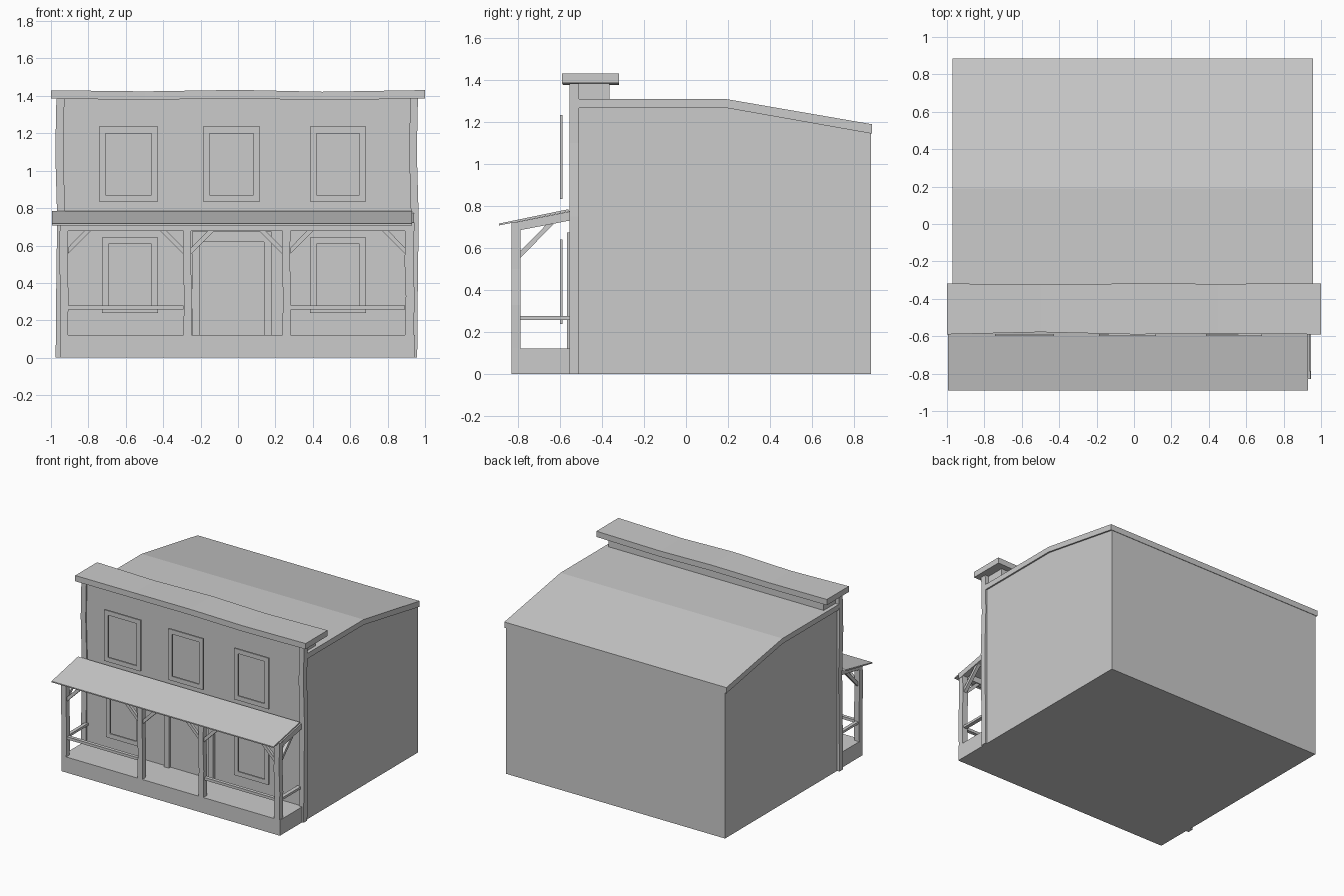
import bpy, bmesh, math
from mathutils import Vector

if "Cube" in bpy.data.objects:
    bpy.data.objects.remove(bpy.data.objects["Cube"])


def make(name, bm):
    bmesh.ops.recalc_face_normals(bm, faces=bm.faces)
    me = bpy.data.meshes.new(name)
    bm.to_mesh(me)
    bm.free()
    ob = bpy.data.objects.new(name, me)
    bpy.context.collection.objects.link(ob)
    return ob


def box(name, x0, x1, y0, y1, z0, z1):
    bm = bmesh.new()
    bmesh.ops.create_cube(bm, size=1)
    for v in bm.verts:
        v.co = Vector((x1 if v.co.x > 0 else x0,
                       y1 if v.co.y > 0 else y0,
                       z1 if v.co.z > 0 else z0))
    return make(name, bm)


def prism(name, pts, axis, a, b):
    """Extrude a profile: axis 'X' takes (y, z) points, axis 'Y' takes (x, z) points."""
    bm = bmesh.new()
    if axis == 'X':
        f = bm.faces.new([bm.verts.new((a, p, q)) for p, q in pts])
        d = (b - a, 0, 0)
    else:
        f = bm.faces.new([bm.verts.new((p, a, q)) for p, q in pts])
        d = (0, b - a, 0)
    r = bmesh.ops.extrude_face_region(bm, geom=[f])
    bmesh.ops.translate(bm, vec=d, verts=[g for g in r['geom'] if isinstance(g, bmesh.types.BMVert)])
    return make(name, bm)


def loft(name, sections):
    """Join matching four-point sections into one capped solid."""
    bm = bmesh.new()
    rings = [[bm.verts.new(p) for p in s] for s in sections]
    for r, s in zip(rings, rings[1:]):
        for i in range(4):
            j = (i + 1) % 4
            bm.faces.new((r[i], r[j], s[j], s[i]))
    bm.faces.new(rings[0])
    bm.faces.new(rings[-1])
    return make(name, bm)


def frame(name, x0, x1, z0, z1, t, y0, y1):
    """Rectangular ring standing in the xz plane."""
    bm = bmesh.new()
    outer = [(x0, z0), (x1, z0), (x1, z1), (x0, z1)]
    inner = [(x0 + t, z0 + t), (x1 - t, z0 + t), (x1 - t, z1 - t), (x0 + t, z1 - t)]
    L = [[bm.verts.new((x, y, z)) for x, z in p] for y in (y0, y1) for p in (outer, inner)]
    for a, b in ((0, 1), (1, 3), (3, 2), (2, 0)):
        for i in range(4):
            j = (i + 1) % 4
            bm.faces.new((L[a][i], L[a][j], L[b][j], L[b][i]))
    return make(name, bm)


# Main body with sloping rear
prism("body", [(-0.545, 0), (0.88, 0), (0.88, 1.15), (0.19, 1.275), (-0.51, 1.275),
               (-0.51, 1.385), (-0.545, 1.385)], 'X', -0.955, 0.945)

# Roof slab
prism("roof", [(-0.51, 1.268), (0.19, 1.268), (0.885, 1.145), (0.885, 1.19),
               (0.19, 1.31), (-0.51, 1.31)], 'X', -0.97, 0.957)

# Wall block carrying the cornice, and the slightly wavy cornice
box("cornice_block", -0.94, 0.93, -0.51, -0.365, 1.3, 1.39)
wave = [(-1, 0, 0), (-0.5, 0.012, -0.006), (0, 0, 0.002), (0.45, 0.004, -0.008), (1, 0, 0.001)]
loft("cornice", [[(x, -0.59 + dy, 1.385 + dz), (x, -0.318 - dy / 2, 1.385 + dz),
                  (x, -0.318 - dy / 2, 1.43 + dz), (x, -0.59 + dy, 1.43 + dz)] for x, dy, dz in wave])

# Corner boards, a little crooked
jog = [(0, 0), (0.35, 0.003), (0.75, 0.008), (1.1, -0.002), (1.385, 0.004)]
for name, x0, x1 in (("corner_board_left", -0.975, -0.932), ("corner_board_right", 0.917, 0.958)):
    loft(name, [[(x0 + d, -0.555, z), (x1 + d, -0.555, z), (x1 + d, -0.51, z), (x0 + d, -0.51, z)]
                for z, d in jog])

# Window frames
for i, (x0, x1, z0, z1) in enumerate([(-0.743, -0.428, 0.834, 1.235), (-0.187, 0.118, 0.834, 1.235),
                                      (0.385, 0.685, 0.834, 1.235), (-0.727, -0.428, 0.24, 0.642),
                                      (0.385, 0.685, 0.24, 0.642)]):
    frame(f"window_frame_{i + 1}", x0, x1, z0, z1, 0.035, -0.6, -0.587)

# Door casing
box("door_jamb_left", -0.245, -0.203, -0.566, -0.54, 0.12, 0.675)
box("door_jamb_right", 0.14, 0.18, -0.566, -0.54, 0.12, 0.675)
box("door_header", -0.203, 0.14, -0.566, -0.54, 0.62, 0.675)

# Porch floor, roof and front beam
box("porch_floor", -0.952, 0.945, -0.83, -0.54, 0, 0.122)
prism("porch_roof", [(-0.89, 0.708), (-0.555, 0.775), (-0.562, 0.785), (-0.89, 0.717)],
      'X', -0.995, 0.93)
box("porch_beam", -0.952, 0.943, -0.83, -0.788, 0.677, 0.722)

# Porch posts with rafters on the two ends
posts = [(-0.953, -0.91), (-0.292, -0.25), (0.237, 0.28), (0.893, 0.94)]
for i, (x0, x1) in enumerate(posts):
    loft(f"porch_post_{i + 1}", [[(x0 + d, -0.83, z), (x1 + d, -0.83, z), (x1 + d, -0.787, z),
                                  (x0 + d, -0.787, z)] for z, d in
                                 ((0.12, 0), (0.33, 0.004), (0.5, -0.002), (0.68, 0))])
    if i in (0, 3):
        prism(f"porch_rafter_{i + 1}", [(-0.83, 0.678), (-0.55, 0.732), (-0.55, 0.775), (-0.83, 0.72)],
              'X', x0, x1)
        box(f"side_rail_{i + 1}", x0 + 0.008, x1 - 0.008, -0.79, -0.545, 0.258, 0.276)
        prism(f"side_brace_{i + 1}", [(-0.787, 0.555), (-0.63, 0.715), (-0.665, 0.712), (-0.787, 0.588)],
              'X', x0 + 0.01, x1 - 0.01)

    # Knee braces under the beam
    for side, px in ((-1, x0), (1, x1)):
        if (i == 0 and side < 0) or (i == 3 and side > 0):
            continue
        pts = [(px, 0.555), (px + side * 0.125, 0.68), (px + side * 0.09, 0.68), (px, 0.588)]
        prism(f"knee_brace_{i + 1}_{'left' if side < 0 else 'right'}", pts, 'Y', -0.82, -0.797)

# Front railings
box("front_rail_left", -0.91, -0.292, -0.822, -0.795, 0.257, 0.278)
box("front_rail_right", 0.28, 0.893, -0.822, -0.795, 0.257, 0.278)
